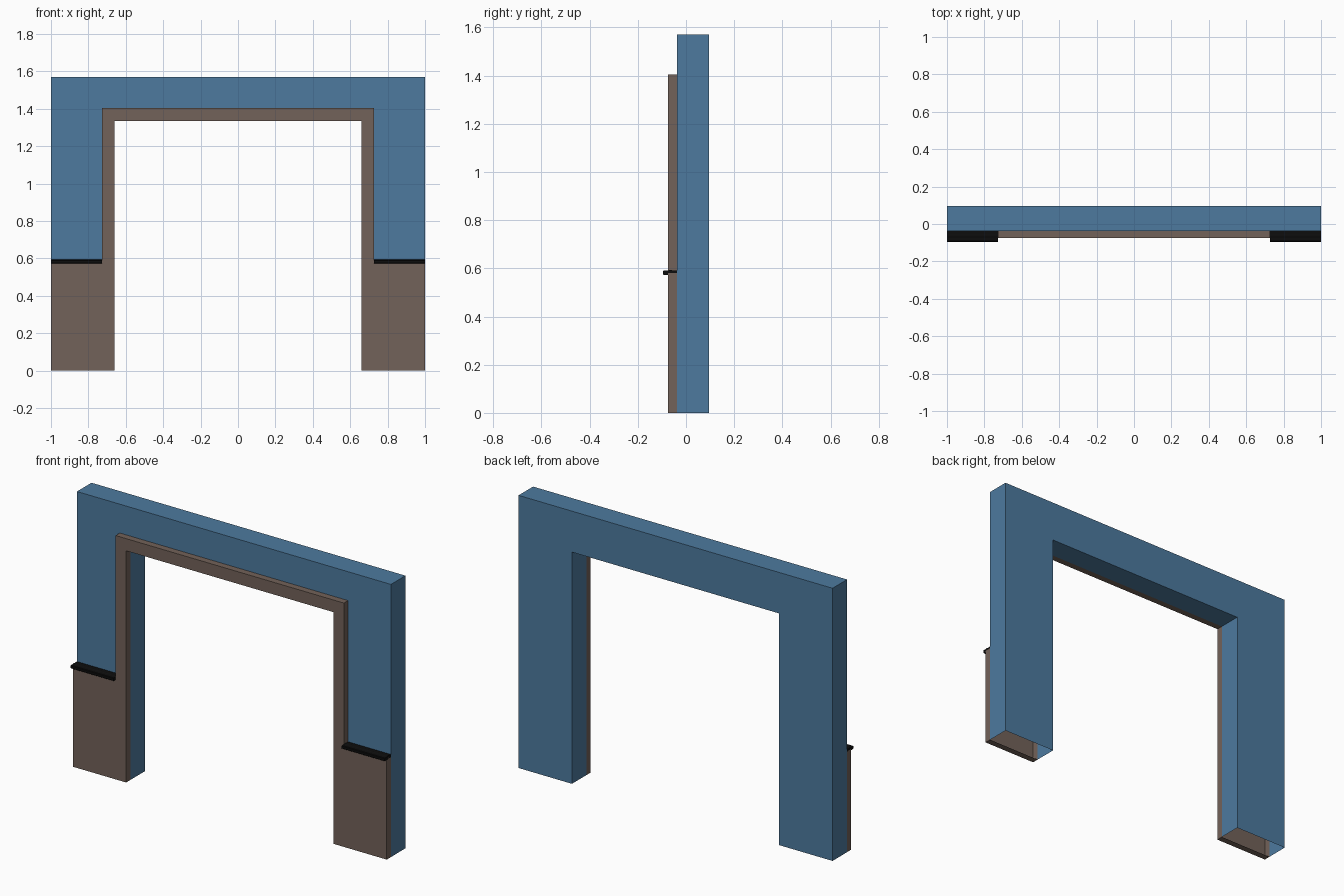
import bpy, bmesh

if "Cube" in bpy.data.objects:
    bpy.data.objects.remove(bpy.data.objects["Cube"])

# Main dimensions
W, H = 1.0, 1.57            # half width, height
IN, IN_TOP = 0.66, 1.334    # doorway half width and height
TR, TR_TOP = 0.727, 1.404   # outer edge of the door trim
RAIL = 0.58                 # top of the lower panels
BACK, FACE, PANEL, LIP = 0.095, -0.037, -0.075, -0.095


def material(name, rgb):
    m = bpy.data.materials.new(name)
    m.diffuse_color = (*rgb, 1)
    m.use_nodes = True
    m.node_tree.nodes["Principled BSDF"].inputs["Base Color"].default_value = m.diffuse_color
    return m


blue = material("wall blue", (0.074, 0.195, 0.345))
brown = material("panel brown", (0.171, 0.122, 0.100))
black = material("rail black", (0.004, 0.004, 0.004))


def make_object(name, bm, mat):
    me = bpy.data.meshes.new(name)
    bm.to_mesh(me)
    bm.free()
    me.materials.append(mat)
    ob = bpy.data.objects.new(name, me)
    bpy.context.collection.objects.link(ob)
    return ob


def face(bm, pts, y, flip=False):
    vs = [bm.verts.new((x, y, z)) for x, z in pts]
    bm.faces.new(vs[::-1] if flip else vs)


def rim(bm, pts, y0, y1, floor=True):
    """Side walls along a counter-clockwise (x, z) outline."""
    for a, b in zip(pts, pts[1:] + pts[:1]):
        if not floor and a[1] == 0 and b[1] == 0:
            continue
        quad = [(a, y0), (a, y1), (b, y1), (b, y0)]
        bm.faces.new([bm.verts.new((p[0], y, p[1])) for p, y in quad])


def mirrored(half):
    """Complete a right-hand half outline with its mirror image."""
    return half + [(-x, z) for x, z in reversed(half)]


# Hollow wall, open at the bottom and behind the panelling
arch = mirrored([(IN, IN_TOP), (IN, 0), (W, 0), (W, H)])
upper = mirrored([(TR, TR_TOP), (TR, RAIL), (W, RAIL), (W, H)])
bm = bmesh.new()
face(bm, arch, BACK, flip=True)
face(bm, upper, FACE)
rim(bm, arch, FACE, BACK, floor=False)
bmesh.ops.remove_doubles(bm, verts=bm.verts, dist=1e-5)
make_object("wall", bm, blue)

# Lower panels and door trim in one raised shell
outline = mirrored([(IN, IN_TOP), (IN, 0), (W, 0), (W, RAIL),
                    (TR, RAIL), (TR, TR_TOP)])
bm = bmesh.new()
face(bm, outline, PANEL)
rim(bm, outline, PANEL, FACE)
bmesh.ops.remove_doubles(bm, verts=bm.verts, dist=1e-5)
make_object("panelling_and_trim", bm, brown)

# Moulded rail on top of each lower panel, as a (y, z) profile
profile = [(FACE, 0.575), (-0.056, 0.575), (-0.060, 0.573), (-0.092, 0.573),
           (LIP, 0.576), (LIP, 0.588), (-0.092, 0.591), (-0.072, 0.591),
           (-0.068, 0.593), (-0.060, 0.593), (-0.056, 0.591), (FACE, 0.591)]
for side, x0, x1 in (("left", -W, -TR), ("right", TR, W)):
    bm = bmesh.new()
    end = bm.faces.new([bm.verts.new((x0, y, z)) for y, z in profile])
    ext = bmesh.ops.extrude_face_region(bm, geom=[end], use_keep_orig=True)
    moved = [v for v in ext["geom"] if isinstance(v, bmesh.types.BMVert)]
    bmesh.ops.translate(bm, verts=moved, vec=(x1 - x0, 0, 0))
    bmesh.ops.recalc_face_normals(bm, faces=bm.faces)
    make_object(side + "_rail", bm, black)
